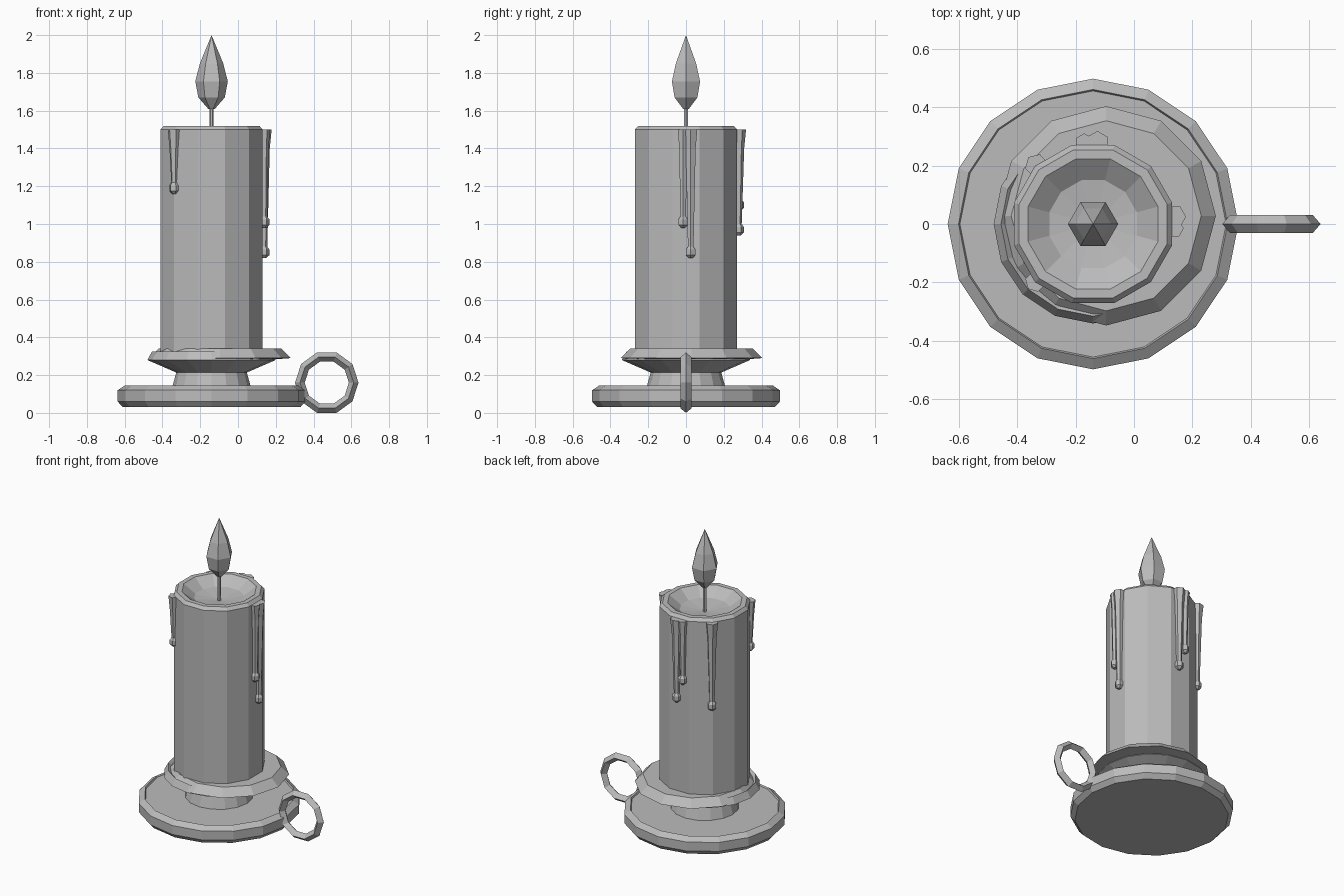
import bpy, bmesh
from math import sin, cos, pi, radians

if "Cube" in bpy.data.objects:
    bpy.data.objects.remove(bpy.data.objects["Cube"])

grey = bpy.data.materials.new("plain_grey")
grey.diffuse_color = (0.5, 0.5, 0.5, 1)
grey.use_nodes = True
grey.node_tree.nodes["Principled BSDF"].inputs["Base Color"].default_value = grey.diffuse_color
CX = -0.14  # axis of the candle


def finish(name, bm):
    bmesh.ops.recalc_face_normals(bm, faces=bm.faces)
    mesh = bpy.data.meshes.new(name)
    bm.to_mesh(mesh)
    bm.free()
    mesh.materials.append(grey)
    obj = bpy.data.objects.new(name, mesh)
    bpy.context.collection.objects.link(obj)
    return obj


def lathe(name, profile, sides, loc=(CX, 0), phase=0.0, sy=1.0):
    """Turn (radius, z) points about a vertical axis; open ends are capped."""
    bm = bmesh.new()
    rings = []
    for r, z in profile:
        if r == 0:
            rings.append([bm.verts.new((loc[0], loc[1], z))] * sides)
        else:
            rings.append([bm.verts.new((loc[0] + r * cos(phase + 2 * pi * i / sides),
                                        loc[1] + sy * r * sin(phase + 2 * pi * i / sides), z))
                          for i in range(sides)])
    for a, b in zip(rings, rings[1:]):
        for i in range(sides):
            j = (i + 1) % sides
            bm.faces.new(list(dict.fromkeys((a[i], a[j], b[j], b[i]))))
    for ring, (r, z) in ((rings[0], profile[0]), (rings[-1], profile[-1])):
        if r > 0:
            bm.faces.new(ring)
    return finish(name, bm)


# Holder: saucer base with a small lip, neck and flared pan
lathe("saucer_base", [(0.47, 0.03), (0.497, 0.06), (0.497, 0.12), (0.46, 0.145),
                      (0.455, 0.135), (0, 0.135)], 16)
lathe("neck", [(0.21, 0.13), (0.185, 0.22)], 16)
lathe("drip_pan", [(0.19, 0.215), (0.34, 0.28), (0.315, 0.325), (0.29, 0.30), (0, 0.30)], 16)

# Off-centre puddle of set wax
lathe("wax_puddle", [(0.31, 0.285), (0.375, 0.29), (0.325, 0.34), (0, 0.34)], 12, (-0.095, 0.028))

# Candle with a hollow melted top
lathe("candle", [(0.28, 0.30), (0.28, 1.50), (0.262, 1.52), (0.23, 1.52),
                 (0.155, 1.465), (0, 1.445)], 12, phase=radians(15))
lathe("wick", [(0.012, 1.44), (0.010, 1.70)], 6)
lathe("flame", [(0.018, 1.61), (0.07, 1.67), (0.086, 1.755), (0.062, 1.85), (0, 2.0)], 6)


# Wax drips: flared at the rim, thin below, with a blunt bead at the end
def drip(name, angle, side, end, top=0.04):
    a = radians(angle)
    x = CX + 0.278 * cos(a) - side * sin(a)
    y = 0.278 * sin(a) + side * cos(a)
    lathe(name, [(0.012, end), (0.028, end + 0.015), (0.028, end + 0.045), (0.017, end + 0.06),
                 (top * 0.75, 1.40), (top, 1.50)], 6, (x, y), a)


drip("drip_right_long", 0, 0.025, 0.82)
drip("drip_right_short", 0, -0.015, 0.98, 0.032)
drip("drip_back_long", 90, -0.015, 0.94)
drip("drip_back_short", 90, 0.03, 1.07, 0.032)
drip("drip_back_left", 134, 0, 0.91)
drip("drip_front_left", 225, 0, 1.16, 0.036)

# Ring handle: ten segments with a diamond cross-section
bm = bmesh.new()
section = [(0.168, 0), (0.142, 0.03), (0.117, 0), (0.142, -0.03)]
loops = [[bm.verts.new((0.47 + r * cos(2 * pi * i / 10), y, 0.16 + r * sin(2 * pi * i / 10)))
          for r, y in section] for i in range(10)]
for i in range(10):
    a, b = loops[i], loops[(i + 1) % 10]
    for k in range(4):
        m = (k + 1) % 4
        bm.faces.new((a[k], a[m], b[m], b[k]))
finish("ring_handle", bm)
